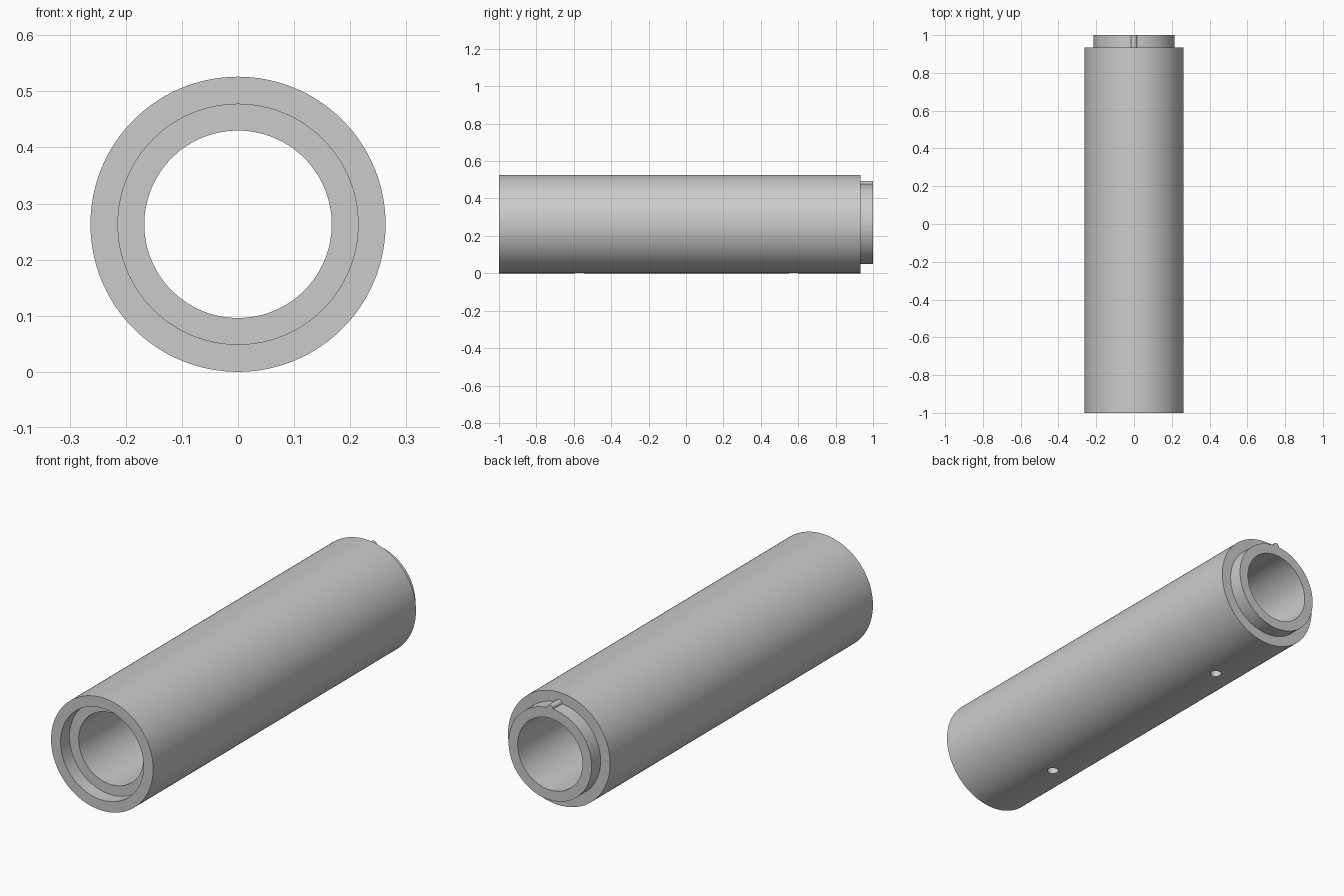
import bpy, bmesh, math
from mathutils import Matrix, Vector

cube = bpy.data.objects.get("Cube")
if cube:
    bpy.data.objects.remove(cube, do_unlink=True)

R_OUT, R_STEP, R_BORE = 0.263, 0.214, 0.167
STEP = 0.066
AXIS_Z = R_OUT
SEGMENTS = 128

grey = bpy.data.materials.new("plain grey")
grey.use_nodes = True
colour = (0.6, 0.6, 0.6, 1)
grey.diffuse_color = colour
grey.node_tree.nodes["Principled BSDF"].inputs["Base Color"].default_value = colour


def add_object(name, bm):
    bmesh.ops.recalc_face_normals(bm, faces=bm.faces)
    mesh = bpy.data.meshes.new(name)
    bm.to_mesh(mesh)
    bm.free()
    mesh.materials.append(grey)
    obj = bpy.data.objects.new(name, mesh)
    bpy.context.collection.objects.link(obj)
    return obj


def smooth(obj):
    bpy.ops.object.select_all(action="DESELECT")
    obj.select_set(True)
    bpy.context.view_layer.objects.active = obj
    bpy.ops.object.shade_smooth_by_angle(angle=math.radians(30))


def add_rod(name, radius, depth, location, along_y):
    bm = bmesh.new()
    turn = Matrix.Rotation(math.pi / 2, 4, "X") if along_y else Matrix()
    bmesh.ops.create_cone(bm, cap_ends=True, segments=32, radius1=radius, radius2=radius,
                          depth=depth, matrix=Matrix.Translation(location) @ turn)
    return add_object(name, bm)


# Tube: closed profile (radius, y) with front socket and rear spigot, spun round the y axis
profile = [(R_BORE, -1 + STEP), (R_STEP, -1 + STEP), (R_STEP, -1), (R_OUT, -1),
           (R_OUT, 1 - STEP), (R_STEP, 1 - STEP), (R_STEP, 1), (R_BORE, 1)]
bm = bmesh.new()
verts = [bm.verts.new((r, y, AXIS_Z)) for r, y in profile]
edges = [bm.edges.new((verts[i - 1], verts[i])) for i in range(len(verts))]
bmesh.ops.spin(bm, geom=verts + edges, cent=(0, 0, AXIS_Z), axis=(0, 1, 0),
               angle=math.tau, steps=SEGMENTS, use_merge=True)
bmesh.ops.remove_doubles(bm, verts=bm.verts, dist=1e-5)
tube = add_object("tube", bm)

# Two small holes through the underside
for i, y in enumerate((-0.57, 0.575)):
    cutter = add_rod(f"hole_cutter_{i + 1}", 0.025, 0.3, Vector((0, y, 0)), False)
    cutter.hide_render = True
    cutter.hide_set(True)
    cut = tube.modifiers.new("hole", "BOOLEAN")
    cut.operation = "DIFFERENCE"
    cut.solver = "EXACT"
    cut.object = cutter
    bpy.context.view_layer.objects.active = tube
    bpy.ops.object.modifier_apply(modifier=cut.name)
    bpy.data.objects.remove(cutter, do_unlink=True)
smooth(tube)

# Round locating key on top of the spigot
key = add_rod("locating_key", 0.016, STEP, Vector((0, 1 - STEP / 2, AXIS_Z + R_STEP)), True)
smooth(key)
